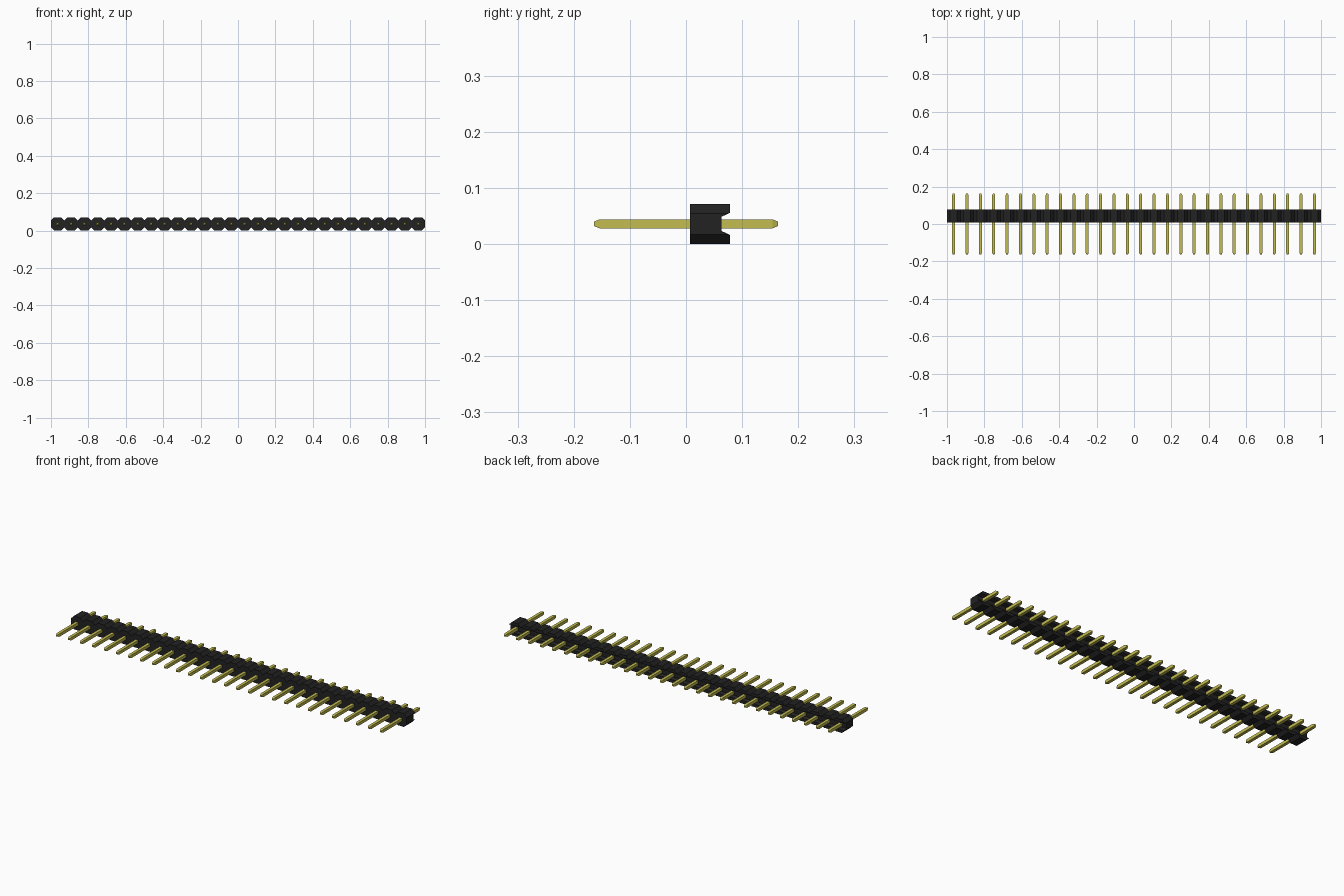
import bpy
import bmesh

cube = bpy.data.objects.get("Cube")
if cube:
    bpy.data.objects.remove(cube, do_unlink=True)

PINS = 28
PITCH = 2 / PINS
HEIGHT = PITCH
MID = HEIGHT / 2
CHAMFER = 0.017
BODY_FRONT, BODY_BACK = 0.007, 0.078
CHANNEL_FLOOR = 0.063


def material(name, colour):
    mat = bpy.data.materials.new(name)
    mat.use_nodes = True
    mat.diffuse_color = (*colour, 1)
    mat.node_tree.nodes["Principled BSDF"].inputs["Base Color"].default_value = (*colour, 1)
    return mat


def loft(name, rings, mat):
    """Join equal-sized closed rings of points and cap both ends."""
    bm = bmesh.new()
    loops = [[bm.verts.new(p) for p in ring] for ring in rings]
    for a, b in zip(loops, loops[1:]):
        for i in range(len(a)):
            j = (i + 1) % len(a)
            bm.faces.new((a[i], a[j], b[j], b[i]))
    bm.faces.new(loops[0])
    bm.faces.new(loops[-1])
    bmesh.ops.recalc_face_normals(bm, faces=bm.faces)
    mesh = bpy.data.meshes.new(name)
    bm.to_mesh(mesh)
    bm.free()
    mesh.materials.append(mat)
    obj = bpy.data.objects.new(name, mesh)
    bpy.context.collection.objects.link(obj)
    return obj


black = material("black plastic", (0.016, 0.016, 0.016))
gold = material("gold metal", (0.55, 0.51, 0.08))

# Housing: a row of joined octagonal cells, extruded from front to back
lower = [(-1, CHAMFER)]
for i in range(PINS):
    x = -1 + i * PITCH
    lower += [(x + CHAMFER, 0), (x + PITCH - CHAMFER, 0), (x + PITCH, CHAMFER)]
outline = lower + [(x, HEIGHT - z) for x, z in reversed(lower)]
housing = loft("housing", [[(x, y, z) for x, z in outline]
                           for y in (BODY_FRONT, BODY_BACK)], black)

# Flared channel along the back of the housing
flare = 0.1 - BODY_BACK
slope = 0.007 / (BODY_BACK - CHANNEL_FLOOR)
mouth = 0.0125 + slope * (0.1 - CHANNEL_FLOOR)
section = [(CHANNEL_FLOOR, MID - 0.0125), (BODY_BACK + flare, MID - mouth),
           (BODY_BACK + flare, MID + mouth), (CHANNEL_FLOOR, MID + 0.0125)]
cutter = loft("channel_cutter", [[(x, y, z) for y, z in section]
                                 for x in (-1.1, 1.1)], black)
cutter.hide_render = True
cut = housing.modifiers.new("channel", "BOOLEAN")
cut.operation = "DIFFERENCE"
cut.solver = "EXACT"
cut.object = cutter
bpy.context.view_layer.objects.active = housing
bpy.ops.object.modifier_apply(modifier=cut.name)
bpy.data.objects.remove(cutter, do_unlink=True)

# Pins: square bars with tapered tips, repeated along the housing
corners = [(-1, -1), (1, -1), (1, 1), (-1, 1)]
stations = [(-0.164, 0.004), (-0.154, 0.008), (0.154, 0.008), (0.164, 0.004)]
pins = loft("pins", [[(-1 + PITCH / 2 + sx * r, y, MID + sz * r) for sx, sz in corners]
                     for y, r in stations], gold)
row = pins.modifiers.new("row", "ARRAY")
row.count = PINS
row.use_relative_offset = False
row.use_constant_offset = True
row.constant_offset_displace = (PITCH, 0, 0)
